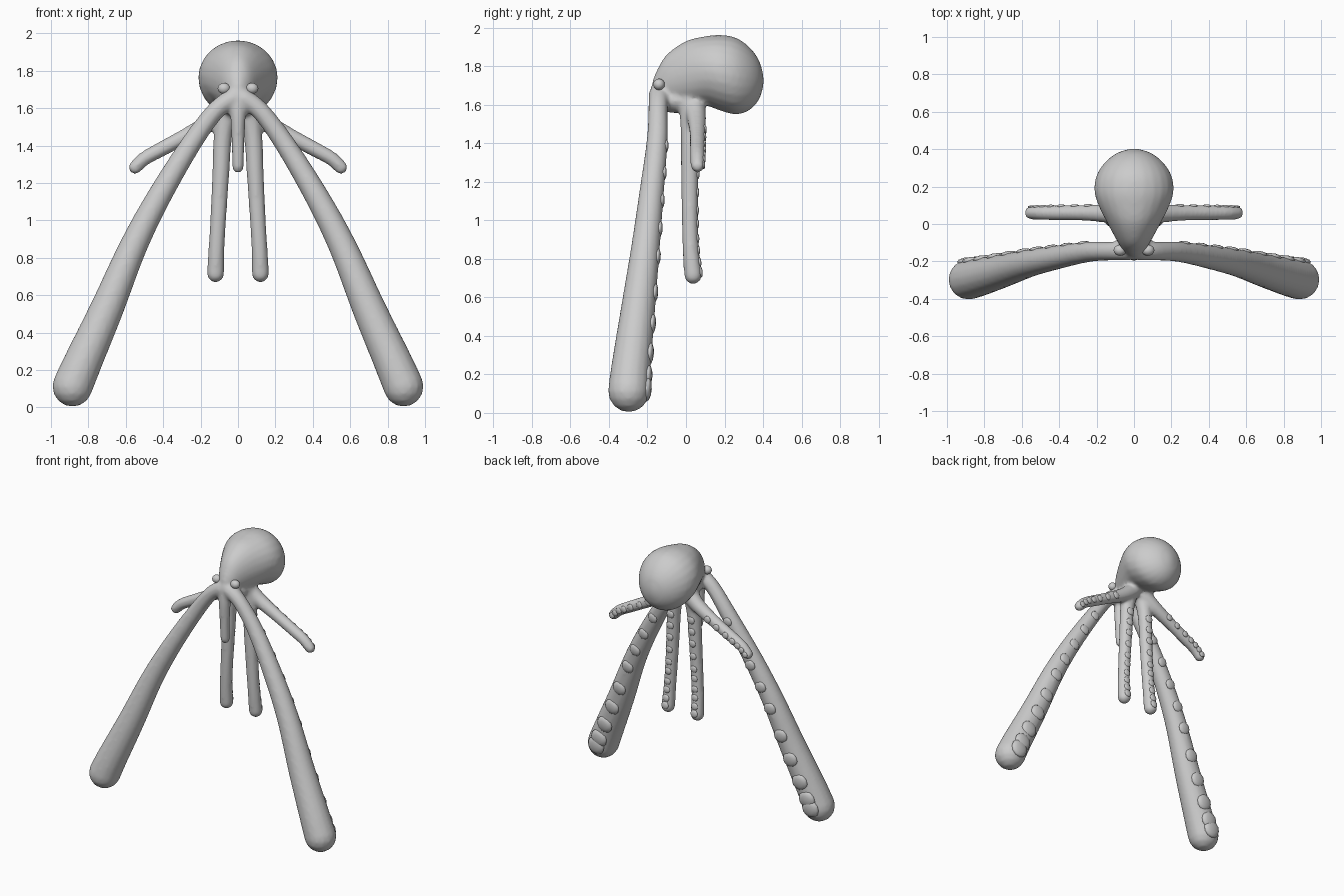
import bpy, bmesh, math
from mathutils import Vector, Matrix

if "Cube" in bpy.data.objects:
    bpy.data.objects.remove(bpy.data.objects["Cube"])

# Limb centrelines on the +x side: (x, y, z, radius)
FRONT_LEG = [(0.03, -0.14, 1.65, .055), (0.12, -0.145, 1.585, .05), (0.25, -0.15, 1.41, .055),
             (0.42, -0.18, 1.13, .065), (0.56, -0.21, .86, .075), (0.70, -0.25, .53, .09),
             (0.83, -0.285, .24, .103), (0.885, -0.297, .112, .108)]
REAR_LEG = [(0.05, 0.02, 1.62, .06), (0.08, 0.022, 1.46, .05), (0.092, 0.02, 1.25, .046),
            (0.105, 0.02, 1.02, .043), (0.115, 0.025, .85, .043), (0.12, 0.037, .715, .047)]
SIDE_ARM = [(0.05, 0.04, 1.60, .06), (0.14, 0.055, 1.53, .05), (0.28, 0.06, 1.45, .042),
            (0.42, 0.06, 1.375, .04), (0.50, 0.06, 1.33, .038), (0.55, 0.06, 1.283, .036)]
TRUNK = [(0, -0.13, 1.66, .06), (0, -0.155, 1.56, .042), (0, -0.155, 1.42, .035), (0, -0.15, 1.285, .032)]
# Head sections along y: (y, centre z, half width, half height)
HEAD = [(-.175, 1.68, .02, .04), (-.15, 1.695, .05, .085), (-.10, 1.73, .085, .13),
        (0, 1.76, .14, .17), (.10, 1.775, .19, .18), (.18, 1.765, .212, .197), (.26, 1.748, .20, .199),
        (.33, 1.735, .155, .163), (.38, 1.728, .09, .10), (.402, 1.725, .02, .025)]


def spline(pts, steps=5):
    """Catmull-Rom samples through the control points."""
    p = [Vector(q) for q in [pts[0]] + pts + [pts[-1]]]
    out = []
    for i in range(1, len(p) - 2):
        a, b, c, d = p[i - 1:i + 3]
        for s in range(steps):
            t = s / steps
            out.append(.5 * (2 * b + (c - a) * t + (2 * a - 5 * b + 4 * c - d) * t ** 2
                             + (3 * b - a - 3 * c + d) * t ** 3))
    return out + [p[-2]]


def mirrored(pts):
    return [(-x, y, z, r) for x, y, z, r in pts]


def loft(bm, rings):
    vs = [[bm.verts.new(co) for co in ring] for ring in rings]
    n = len(vs[0])
    for a, b in zip(vs, vs[1:]):
        for i in range(n):
            bm.faces.new((a[i], a[(i + 1) % n], b[(i + 1) % n], b[i]))
    bm.faces.new(vs[0])
    bm.faces.new(vs[-1])


def ball(bm, centre, scale, rot=Matrix(), seg=16):
    m = Matrix.Translation(centre) @ rot @ Matrix.Diagonal((*scale, 1))
    bmesh.ops.create_uvsphere(bm, u_segments=seg, v_segments=seg // 2, radius=1, matrix=m)


def tangent(s, i):
    return (s[min(i + 1, len(s) - 1)].xyz - s[max(i - 1, 0)].xyz).normalized()


def tube(bm, pts, sides=16):
    s = spline(pts)
    rings = []
    for i, q in enumerate(s):
        t = tangent(s, i)
        u = (Vector((0, 1, 0)) - t * t.y).normalized()
        v = t.cross(u)
        rings.append([q.xyz + q.w * (u * math.cos(a) + v * math.sin(a))
                      for a in (2 * math.pi * k / sides for k in range(sides))])
    loft(bm, rings)
    for q in (s[0], s[-1]):
        ball(bm, q.xyz, (q.w,) * 3)


def finish(bm, name):
    bmesh.ops.recalc_face_normals(bm, faces=bm.faces)
    for f in bm.faces:
        f.smooth = True
    me = bpy.data.meshes.new(name)
    bm.to_mesh(me)
    bm.free()
    ob = bpy.data.objects.new(name, me)
    bpy.context.collection.objects.link(ob)
    return ob


def mirror(ob):
    ob.modifiers.new("Mirror", 'MIRROR')


# Body: head and limbs fused into one soft skin
bm = bmesh.new()
loft(bm, [[(w * math.cos(a), y, z + h * math.sin(a))
           for a in (2 * math.pi * k / 24 for k in range(24))]
          for y, z, w, h in (tuple(q) for q in spline(HEAD, 4))])
for limb in (FRONT_LEG, REAR_LEG, SIDE_ARM):
    tube(bm, limb)
    tube(bm, mirrored(limb))
tube(bm, TRUNK)
ball(bm, (0, -0.04, 1.62), (.10, .12, .065))
body = finish(bm, "body")
remesh = body.modifiers.new("Fuse", 'REMESH')
remesh.mode = 'VOXEL'
remesh.voxel_size = 0.012
remesh.use_smooth_shade = True
soft = body.modifiers.new("Soften", 'SMOOTH')
soft.factor = 0.5
soft.iterations = 6

# Eyes
bm = bmesh.new()
ball(bm, (.075, -.14, 1.705), (.034, .03, .03))
mirror(finish(bm, "eyes"))


# Suckers: flattened domes along the back of each limb
def suckers(name, pts, count, start):
    bm = bmesh.new()
    s = spline(pts, 20)
    for k in range(count):
        i = int((start + (.97 - start) * k / (count - 1)) * (len(s) - 1))
        q, t = s[i], tangent(s, i)
        n = (Vector((0, 1, 0)) - t * t.y).normalized()
        rot = n.to_track_quat('Z', 'Y').to_matrix().to_4x4()
        ball(bm, q.xyz + n * q.w * .88, (q.w * .62, q.w * .62, q.w * .22), rot, 12)
    mirror(finish(bm, name))


suckers("front_leg_suckers", FRONT_LEG, 10, .3)
suckers("rear_leg_suckers", REAR_LEG, 10, .25)
suckers("side_arm_suckers", SIDE_ARM, 7, .35)
